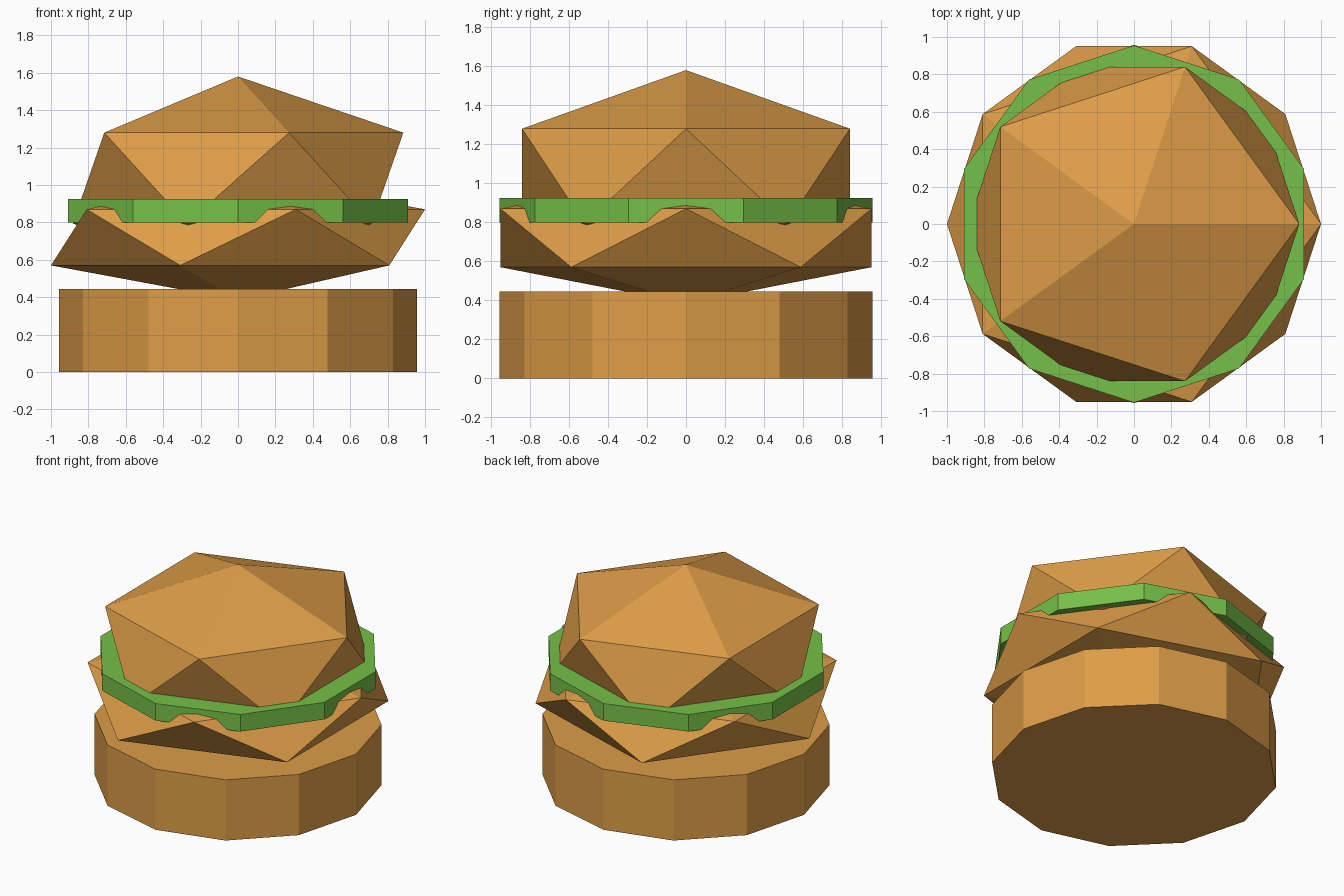
import bpy

if "Cube" in bpy.data.objects:
    bpy.data.objects.remove(bpy.data.objects["Cube"])


def material(name, rgb):
    mat = bpy.data.materials.new(name)
    mat.diffuse_color = (*rgb, 1.0)
    mat.use_nodes = True
    mat.node_tree.nodes["Principled BSDF"].inputs["Base Color"].default_value = mat.diffuse_color
    return mat


bread = material("toasted_bread", (0.73, 0.337, 0.065))
green = material("lettuce_green", (0.181, 0.527, 0.065))


def finish(name, mat):
    obj = bpy.context.object
    obj.name = obj.data.name = name
    obj.data.materials.append(mat)
    bpy.ops.object.transform_apply(location=False, rotation=False, scale=True)
    return obj


def disc(name, sides, radius, z0, z1, mat):
    """Flat-sided disc between two heights."""
    bpy.ops.mesh.primitive_cylinder_add(
        vertices=sides, radius=radius, depth=z1 - z0, location=(0, 0, (z0 + z1) / 2))
    return finish(name, mat)


def squashed_ball(name, radius, half_height, z, mat):
    """Twenty-sided ball flattened vertically."""
    bpy.ops.mesh.primitive_ico_sphere_add(subdivisions=1, radius=1, location=(0, 0, z))
    bpy.context.object.scale = (radius, radius, half_height)
    return finish(name, mat)


# Bottom bun
disc("bottom_bun", 12, 0.957, 0.0, 0.445, bread)
# Faceted patty
squashed_ball("patty", 1.118, 0.335, 0.72, bread)
# Lettuce layer
disc("lettuce", 10, 0.955, 0.80, 0.925, green)
# Domed top bun
squashed_ball("top_bun", 0.988, 0.543, 1.037, bread)
